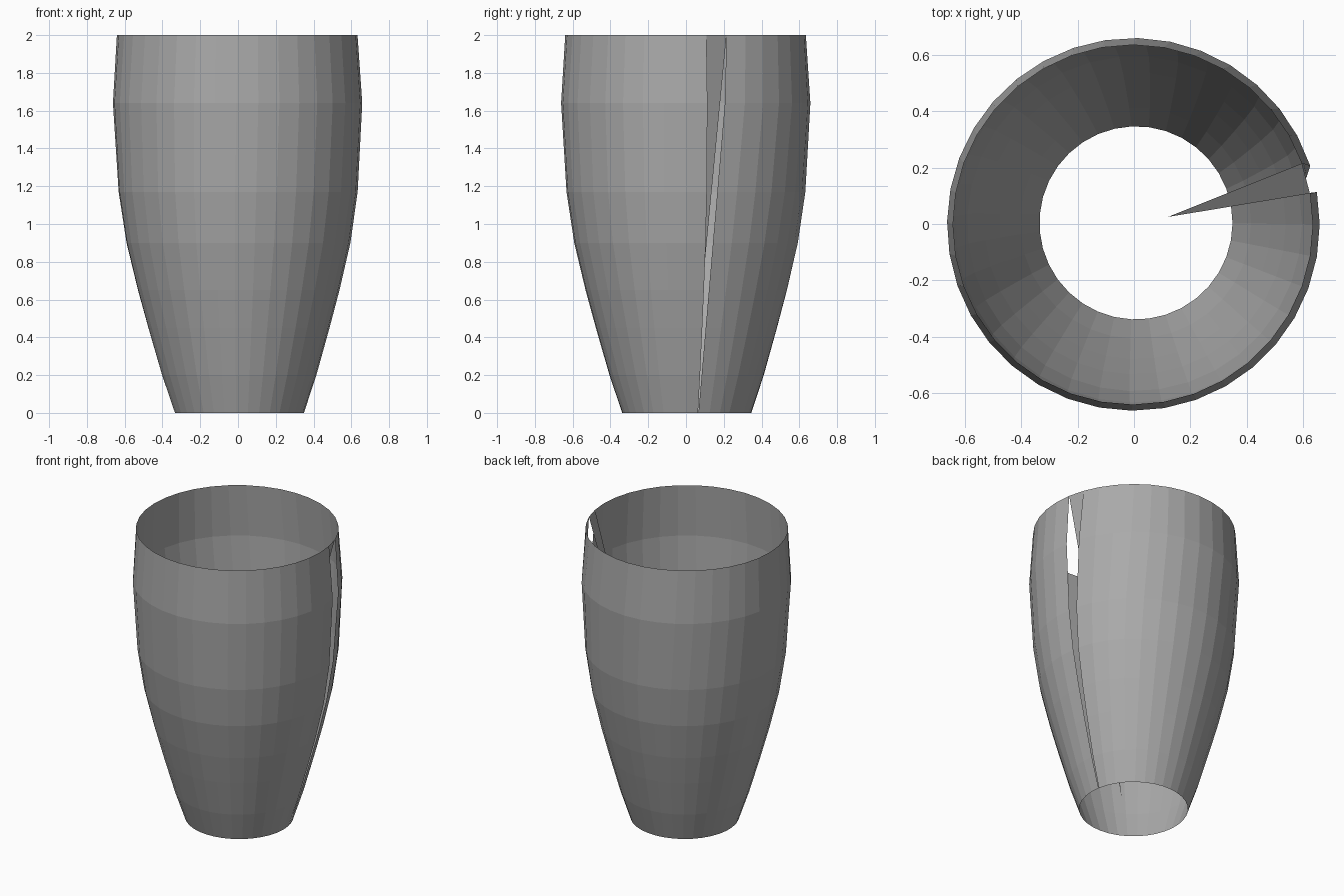
import bpy
import bmesh
import math

old = bpy.data.objects.get("Cube")
if old:
    bpy.data.objects.remove(old, do_unlink=True)

grey = bpy.data.materials.new("plain grey")
grey.use_nodes = True
colour = (0.4, 0.4, 0.4, 1)
grey.diffuse_color = colour
grey.node_tree.nodes["Principled BSDF"].inputs["Base Color"].default_value = colour

# Wall profile: height, radius
PROFILE = [(0, 0.342), (0.2, 0.409), (0.45, 0.48), (0.65, 0.534),
           (0.9, 0.593), (1.17, 0.633), (1.64, 0.66), (2, 0.637)]
COLUMNS = 35
SLIT_START = math.radians(10)


def wall_point(z, radius, angle):
    """Point on the wall, whose axis leans very slightly."""
    lean = 1 - 0.8 * z
    return (0.007 * lean + radius * math.cos(angle),
            0.004 * lean + radius * math.sin(angle), z)


def slit_end(z, radius):
    """Far side of the slit, which closes towards the base."""
    return math.asin(min(0.062 + 0.0885 * z, 0.217) / radius)


def make_object(name, bm):
    mesh = bpy.data.meshes.new(name)
    bm.to_mesh(mesh)
    bm.free()
    mesh.materials.append(grey)
    obj = bpy.data.objects.new(name, mesh)
    bpy.context.collection.objects.link(obj)


# Open wall, running round from one side of the slit to the other
bm = bmesh.new()
rings = []
for z, radius in PROFILE:
    first = slit_end(z, radius)
    span = 2 * math.pi + SLIT_START - first
    rings.append([bm.verts.new(wall_point(z, radius, first + span * i / COLUMNS))
                  for i in range(COLUMNS + 1)])
for low, high in zip(rings, rings[1:]):
    for i in range(COLUMNS):
        bm.faces.new((low[i], low[i + 1], high[i + 1], high[i]))
make_object("vase_wall", bm)

# Triangular flap from the rim gap down to a point inside the base
bm = bmesh.new()
z, radius = PROFILE[-1]
corners = [(0.12, 0.025, 0.02),
           wall_point(z, radius, SLIT_START),
           wall_point(z, radius, slit_end(z, radius))]
bm.faces.new([bm.verts.new(c) for c in corners])
make_object("inner_flap", bm)
